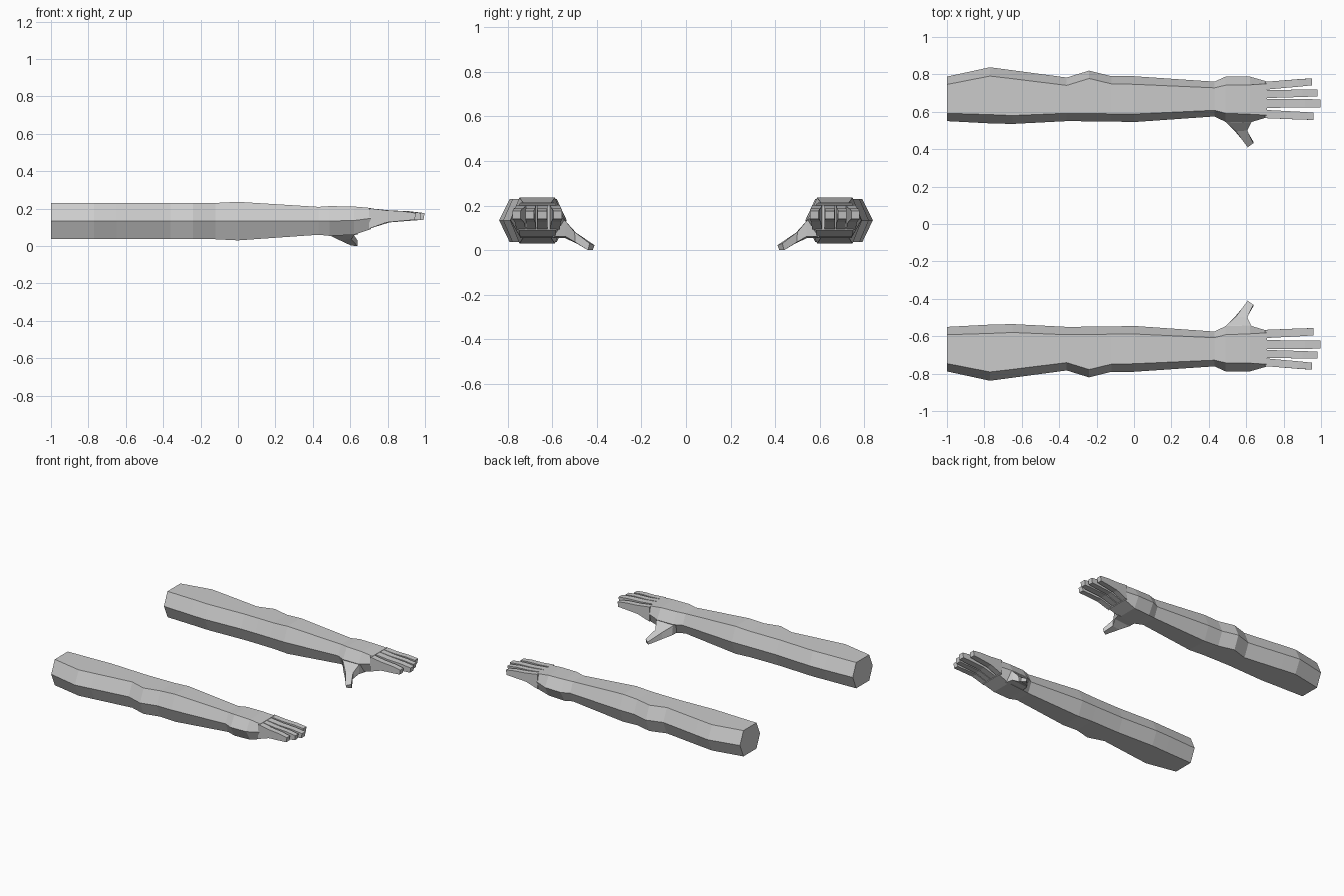
import bpy, bmesh


def loft(name, rings):
    """Skin matching rings of points, cap both ends and mirror across y."""
    bm = bmesh.new()
    vr = [[bm.verts.new(p) for p in r] for r in rings]
    n = len(vr[0])
    for a, b in zip(vr, vr[1:]):
        for i in range(n):
            j = (i + 1) % n
            bm.faces.new((a[i], a[j], b[j], b[i]))
    bm.faces.new(vr[0])
    bm.faces.new(vr[-1])
    bmesh.ops.recalc_face_normals(bm, faces=bm.faces)
    me = bpy.data.meshes.new(name)
    bm.to_mesh(me)
    bm.free()
    ob = bpy.data.objects.new(name, me)
    bpy.context.collection.objects.link(ob)
    m = ob.modifiers.new("mirror", 'MIRROR')
    m.use_axis = (False, True, False)
    return ob


def hexagon(x, yi, yo, bevel, zb, zm, zt):
    return [(x, yi, zm), (x, yi + bevel, zt), (x, yo - bevel, zt),
            (x, yo, zm), (x, yo - bevel, zb), (x, yi + bevel, zb)]


# forearm, wrist and palm: x, inner y, outer y, bevel, bottom, middle, top
arm = [
    (-1.00, .550, .788, .042, .036, .134, .230),
    (-.77, .538, .838, .047, .036, .134, .230),
    (-.65, .535, .822, .045, .036, .134, .230),
    (-.36, .550, .783, .042, .036, .134, .230),
    (-.24, .549, .820, .042, .036, .134, .230),
    (-.12, .548, .790, .041, .036, .134, .230),
    (.00, .545, .790, .043, .030, .134, .236),
    (.43, .575, .761, .033, .060, .134, .209),
    (.49, .546, .788, .046, .054, .134, .213),
    (.62, .543, .788, .044, .060, .136, .211),
    (.71, .570, .762, .012, .090, .148, .203),
]
loft("arm", [hexagon(*r) for r in arm])

# fingers: base y, tip y, length end x, half width
fingers = [("index_finger", .588, .576, .953, .022),
           ("middle_finger", .645, .645, .992, .024),
           ("ring_finger", .694, .701, .974, .021),
           ("little_finger", .739, .760, .945, .021)]
for name, y0, y1, xe, w in fingers:
    rings = []
    for t, zb, zt, k in ((0, .092, .202, 1), (.38, .126, .190, .97),
                         (.72, .134, .186, .95), (1, .140, .176, .88)):
        x = .70 + (xe - .70) * t
        y = y0 + (y1 - y0) * t
        h = w * k
        rings.append([(x, y - h, zb), (x, y + h, zb),
                      (x + .006 * t, y + h, zt), (x + .006 * t, y - h, zt)])
    loft(name, rings)

# thumb, drooping inward from the palm
loft("thumb", [
    [(.49, .60, .056), (.64, .60, .060), (.635, .555, .140), (.47, .56, .134)],
    [(.495, .542, .054), (.625, .542, .062), (.625, .540, .130), (.49, .545, .125)],
    [(.545, .490, .030), (.605, .497, .036), (.605, .500, .082), (.545, .495, .080)],
    [(.605, .418, .002), (.638, .440, .000), (.638, .432, .030), (.608, .410, .022)],
])
